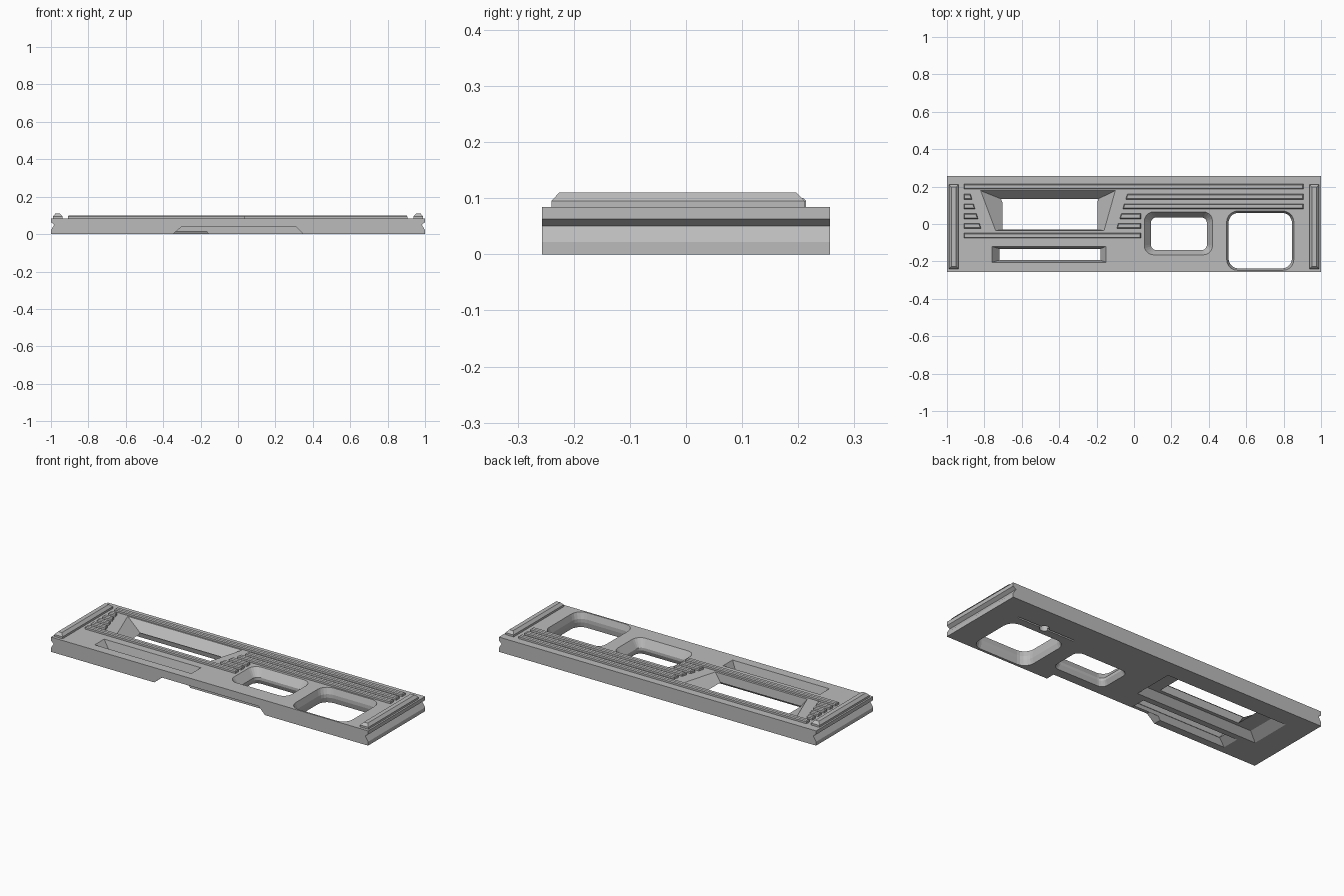
import bpy
import bmesh
import math

if "Cube" in bpy.data.objects:
    bpy.data.objects.remove(bpy.data.objects["Cube"])

grey = bpy.data.materials.new("plain grey")
grey.use_nodes = True
grey.diffuse_color = (0.5, 0.5, 0.5, 1)
grey.node_tree.nodes["Principled BSDF"].inputs["Base Color"].default_value = (0.5, 0.5, 0.5, 1)


def loft(name, rings):
    """Solid skinned through rings of 3D points, capped at both ends."""
    bm = bmesh.new()
    loops = [[bm.verts.new(p) for p in ring] for ring in rings]
    for a, b in zip(loops, loops[1:]):
        for i in range(len(a)):
            j = (i + 1) % len(a)
            bm.faces.new((a[i], a[j], b[j], b[i]))
    bm.faces.new(loops[0])
    bm.faces.new(loops[-1])
    bmesh.ops.recalc_face_normals(bm, faces=bm.faces)
    mesh = bpy.data.meshes.new(name)
    bm.to_mesh(mesh)
    bm.free()
    mesh.materials.append(grey)
    obj = bpy.data.objects.new(name, mesh)
    bpy.context.collection.objects.link(obj)
    return obj


def rect(x0, x1, y0, y1, z, r=0.0, steps=5):
    """Rectangle outline at height z, with rounded corners if r is set."""
    if not r:
        return [(x0, y0, z), (x1, y0, z), (x1, y1, z), (x0, y1, z)]
    pts = []
    corners = ((x1 - r, y1 - r), (x0 + r, y1 - r), (x0 + r, y0 + r), (x1 - r, y0 + r))
    for k, (cx, cy) in enumerate(corners):
        for s in range(steps + 1):
            a = (k + s / steps) * math.pi / 2
            pts.append((cx + r * math.cos(a), cy + r * math.sin(a), z))
    return pts


def cut(target, rings):
    """Subtract a lofted cutter from the target."""
    cutter = loft("cutter", rings)
    cutter.hide_render = True
    mod = target.modifiers.new("cut", "BOOLEAN")
    mod.operation = "DIFFERENCE"
    mod.solver = "EXACT"
    mod.object = cutter
    bpy.context.view_layer.objects.active = target
    bpy.ops.object.modifier_apply(modifier=mod.name)
    bpy.data.objects.remove(cutter)


TOP = 0.084
HALF = 0.257

# Panel with a V groove along each short end
side = [(1, 0), (1, 0.022), (0.982, 0.05), (1, 0.063), (1, TOP)]
outline = side + [(-x, z) for x, z in reversed(side)]
panel = loft("panel", [[(x, y, z) for x, z in outline] for y in (-HALF, HALF)])

# Large funnel window, wide and tapered above
cut(panel, [
    [(-0.7, -0.03, 0.03), (-0.2, -0.03, 0.03), (-0.2, 0.13, 0.03), (-0.7, 0.13, 0.03)],
    [(-0.74, -0.035, TOP), (-0.16, -0.035, TOP), (-0.1, 0.178, TOP), (-0.82, 0.178, TOP)],
    [(-0.74, -0.035, 0.2), (-0.16, -0.035, 0.2), (-0.1, 0.178, 0.2), (-0.82, 0.178, 0.2)],
])
cut(panel, [rect(-0.87, -0.08, -0.09, 0.157, -0.01),
            rect(-0.8, -0.13, -0.05, 0.145, 0.035)])

# Long narrow slot with sloping walls on both faces
cut(panel, [rect(-0.71, -0.185, -0.19, -0.135, 0.02),
            rect(-0.76, -0.15, -0.205, -0.12, TOP),
            rect(-0.76, -0.15, -0.205, -0.12, 0.2)])
cut(panel, [rect(-0.78, -0.15, -0.22, -0.11, -0.01),
            rect(-0.72, -0.18, -0.195, -0.13, 0.03)])

# Rounded windows
cut(panel, [rect(0.07, 0.41, -0.155, 0.05, -0.01, 0.04),
            rect(0.09, 0.39, -0.14, 0.035, 0.025, 0.03),
            rect(0.09, 0.39, -0.14, 0.035, 0.04, 0.03),
            rect(0.055, 0.42, -0.165, 0.065, TOP, 0.05),
            rect(0.055, 0.42, -0.165, 0.065, 0.2, 0.05)])
cut(panel, [rect(0.495, 0.855, -0.245, 0.07, -0.01, 0.06),
            rect(0.505, 0.845, -0.238, 0.06, 0.03, 0.055),
            rect(0.505, 0.845, -0.238, 0.06, 0.05, 0.055),
            rect(0.495, 0.855, -0.248, 0.07, TOP, 0.06),
            rect(0.495, 0.855, -0.248, 0.07, 0.2, 0.06)])

# Relief under the front edge
cut(panel, [[(-0.36, y, -0.01), (0.36, y, -0.01), (0.31, y, 0.04), (-0.3, y, 0.04)]
            for y in (-0.3, -0.205)])

# Thin groove and small round socket underneath
cut(panel, [rect(0.49, 0.85, 0.112, 0.122, z) for z in (-0.01, 0.012)])
cut(panel, [rect(0.655, 0.705, 0.092, 0.142, z, 0.024) for z in (-0.01, 0.03)])


def rib(name, y, x0, x1, slant0=0.0, slant1=0.0):
    """Raised rib with chamfered top; slants skew its ends."""
    rings = []
    for w, z, inset in ((0.014, TOP - 0.005, 0), (0.014, 0.095, 0), (0.009, 0.1, 0.004)):
        rings.append([(x0 + inset - slant0 * w, y - w, z), (x1 - inset - slant1 * w, y - w, z),
                      (x1 - inset + slant1 * w, y + w, z), (x0 + inset + slant0 * w, y + w, z)])
    return loft(name, rings)


# Long ribs behind and in front of the large window
rib("back_rib", 0.2, -0.91, 0.905)
rib("front_rib", -0.062, -0.91, 0.037)

# Shorter ribs that stop at the window's slanted sides
for i, y in enumerate((0.146, 0.094, 0.042, -0.01)):
    rib(f"right_rib_{i + 1}", y, -0.91, -0.87 + 0.016 * i, 0, -0.3)
    rib(f"left_rib_{i + 1}", y, -0.04 - 0.016 * i, 0.905 if i < 2 else 0.037, 0.3, 0)

# Chamfered rails across both ends
for name, s in (("left_end_rail", 1), ("right_end_rail", -1)):
    xs = sorted((s * 0.938, s * 0.99))
    loft(name, [rect(xs[0], xs[1], -0.24, 0.212, TOP - 0.005),
                rect(xs[0], xs[1], -0.24, 0.212, 0.095),
                rect(xs[0] + 0.014, xs[1] - 0.014, -0.226, 0.197, 0.11)])
